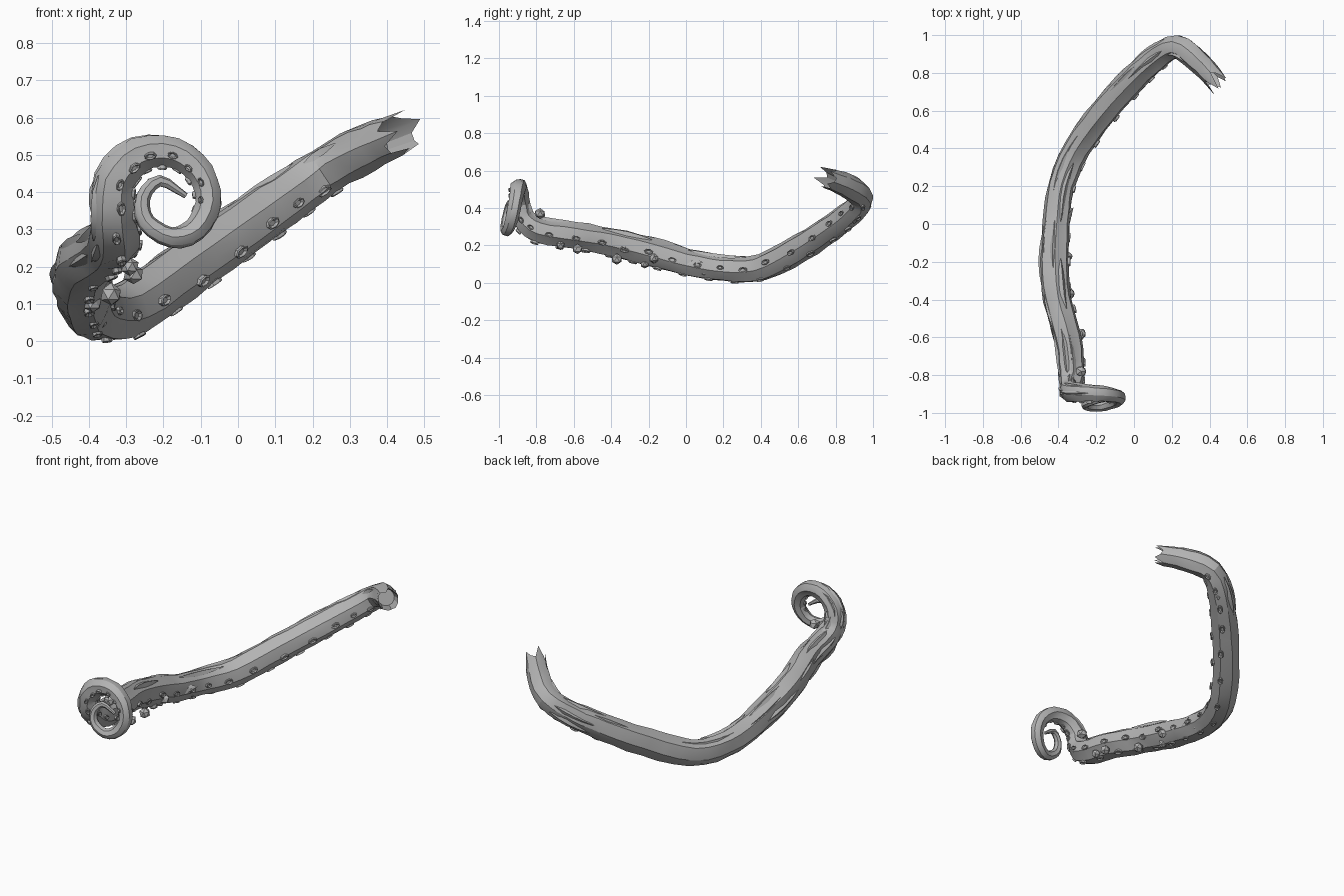
import bpy, bmesh, math, random
from mathutils import Vector

if "Cube" in bpy.data.objects:
    bpy.data.objects.remove(bpy.data.objects["Cube"])

random.seed(4)
SIDES = 14
STEPS = 3

flesh = bpy.data.materials.new("flesh_grey")
flesh.diffuse_color = (0.45, 0.45, 0.45, 1)
flesh.use_nodes = True
flesh.node_tree.nodes["Principled BSDF"].inputs["Base Color"].default_value = flesh.diffuse_color

# centre line: x, y, z, radius - from torn stump to curled tip
PATH = [
    (.42, .775, .55, .055), (.34, .86, .515, .064), (.23, .938, .455, .064),
    (.12, .88, .375, .068), (0, .77, .29, .073), (-.155, .6, .18, .075),
    (-.3, .4, .08, .074), (-.385, .2, .075, .07), (-.41, 0, .11, .073),
    (-.42, -.2, .165, .077), (-.405, -.4, .215, .075), (-.35, -.6, .25, .074),
    (-.33, -.79, .28, .069), (-.335, -.87, .34, .06), (-.33, -.89, .43, .055),
    (-.265, -.895, .5, .048), (-.17, -.9, .505, .042), (-.1, -.91, .45, .038),
    (-.08, -.925, .37, .035), (-.115, -.945, .3, .032), (-.18, -.965, .28, .028),
    (-.245, -.965, .32, .024), (-.255, -.955, .385, .02), (-.21, -.94, .43, .016),
    (-.14, -.93, .39, .008)]


def spline(points, steps):
    """Catmull-Rom samples of the path, radius included"""
    p = [Vector(q) for q in points]
    p = [2 * p[0] - p[1]] + p + [2 * p[-1] - p[-2]]
    out = []
    for i in range(1, len(p) - 2):
        a, b, c, d = p[i - 1:i + 3]
        for s in range(steps):
            t = s / steps
            out.append(.5 * (2 * b + (c - a) * t + (2 * a - 5 * b + 4 * c - d) * t * t
                             + (3 * b - a - 3 * c + d) * t ** 3))
    return out + [p[-2]]


SAMPLES = spline(PATH, STEPS)
CENTRES = [Vector(s[:3]) for s in SAMPLES]
RADII = [s[3] for s in SAMPLES]
LAST = len(SAMPLES) - 1
TANGENTS = [(CENTRES[min(i + 1, LAST)] - CENTRES[max(i - 1, 0)]).normalized()
            for i in range(LAST + 1)]

# frames carried along the path, starting with the underside direction
FRAMES = []
side = Vector((-.3, .2, -1))
for t in TANGENTS:
    side = (side - t * side.dot(t)).normalized()
    FRAMES.append((side.copy(), t.cross(side)))


def around(i, angle):
    u, v = FRAMES[i]
    return u * math.cos(angle) + v * math.sin(angle)


def finish(bm, name):
    bmesh.ops.recalc_face_normals(bm, faces=bm.faces)
    mesh = bpy.data.meshes.new(name)
    bm.to_mesh(mesh)
    bm.free()
    ob = bpy.data.objects.new(name, mesh)
    ob.data.materials.append(flesh)
    bpy.context.collection.objects.link(ob)
    bpy.context.view_layer.objects.active = ob
    ob.select_set(True)
    bpy.ops.object.shade_smooth_by_angle(angle=math.radians(22))
    ob.select_set(False)
    return ob


# tentacle body: ridged tube with torn open stump
bm = bmesh.new()
ridge = [random.uniform(-.07, .07) + (.05 if k % 2 else -.05) for k in range(SIDES)]
rings = []
for i, c in enumerate(CENTRES):
    ring = []
    for k in range(SIDES):
        r = RADII[i] * (1 + ridge[k] + random.uniform(-.05, .05))
        ring.append(bm.verts.new(c + around(i, 2 * math.pi * k / SIDES) * r))
    rings.append(ring)
for a, b in zip(rings, rings[1:]):
    for k in range(SIDES):
        n = (k + 1) % SIDES
        bm.faces.new((a[k], a[n], b[n], b[k]))
bm.faces.new(rings[-1])
for k, v in enumerate(rings[0]):
    v.co -= TANGENTS[0] * (random.uniform(.05, .085) if k % 3 == 0 else random.uniform(-.015, .02))
# hollow inside of the stump
inner = [bm.verts.new(CENTRES[2] + around(2, 2 * math.pi * k / SIDES) * RADII[2] * .72)
         for k in range(SIDES)]
for k in range(SIDES):
    n = (k + 1) % SIDES
    bm.faces.new((rings[0][n], rings[0][k], inner[k], inner[n]))
bm.faces.new(inner)
finish(bm, "tentacle_body")

# long raised folds of skin on the upper side
bm = bmesh.new()
for n in range(26):
    i = random.randint(3, 44)
    length = random.randint(3, 5)
    ang = math.pi + random.uniform(-1.5, 1.5)
    strip = []
    for j in range(i, i + length + 1):
        f = (j - i) / length
        w = .26 * math.sin(math.pi * f) + .02
        h = RADII[j]
        strip.append([bm.verts.new(CENTRES[j] + around(j, ang + d * w) * h * q)
                      for d, q in ((-1, .95), (0, 1.0 + .14 * math.sin(math.pi * f)), (1, .95))])
    for a, b in zip(strip, strip[1:]):
        for k in (0, 1):
            bm.faces.new((a[k], a[k + 1], b[k + 1], b[k]))
finish(bm, "skin_folds")


def sucker(bm, i, angle, size, height):
    """Oval cup with a sunken centre, set on the body"""
    out, t = around(i, angle), TANGENTS[i]
    across = t.cross(out)
    base = CENTRES[i] + out * RADII[i]
    loops = []
    for h, s in ((-.02, .9), (height * .6, 1.05), (height, .85), (height - .006, .5)):
        loops.append([bm.verts.new(base + out * h
                      + t * math.cos(a) * size * s * 1.35 + across * math.sin(a) * size * s * .8)
                      for a in (math.tau * k / 7 for k in range(7))])
    for a, b in zip(loops, loops[1:]):
        for k in range(7):
            n = (k + 1) % 7
            bm.faces.new((a[k], a[n], b[n], b[k]))
    bm.faces.new(loops[-1])


# two rows of suckers under the tentacle
bm = bmesh.new()
for row, sign in enumerate((-1, 1)):
    for i in range(6 + row, 56, 2):
        s = RADII[i] * random.uniform(.2, .27)
        sucker(bm, i, sign * random.uniform(.4, .75), s, random.uniform(.003, .009))
finish(bm, "suckers")

# swollen suckers standing out on stalks
bm = bmesh.new()
for x, y, z, r in ((-.28, -.78, .37, .03), (-.28, -.58, .18, .028), (-.34, -.37, .125, .03),
                   (-.39, -.22, .1, .025), (-.35, -.17, .13, .026), (-.37, .1, .055, .022),
                   (.155, .9, .335, .018), (-.29, -.67, .2, .024)):
    made = bmesh.ops.create_icosphere(bm, subdivisions=1, radius=r)["verts"]
    for v in made:
        v.co = v.co * random.uniform(.9, 1.1) + Vector((x, y, z))
finish(bm, "swollen_suckers")

# torn flap on the inner side of the bend
bm = bmesh.new()
pts = [bm.verts.new(p) for p in ((-.36, -.03, .12), (-.32, .09, .11), (-.35, .05, .13),
                                 (-.345, -.02, .09))]
for a, b, c in ((0, 1, 2), (0, 3, 1), (3, 2, 1), (0, 2, 3)):
    bm.faces.new((pts[a], pts[b], pts[c]))
finish(bm, "torn_flap")
